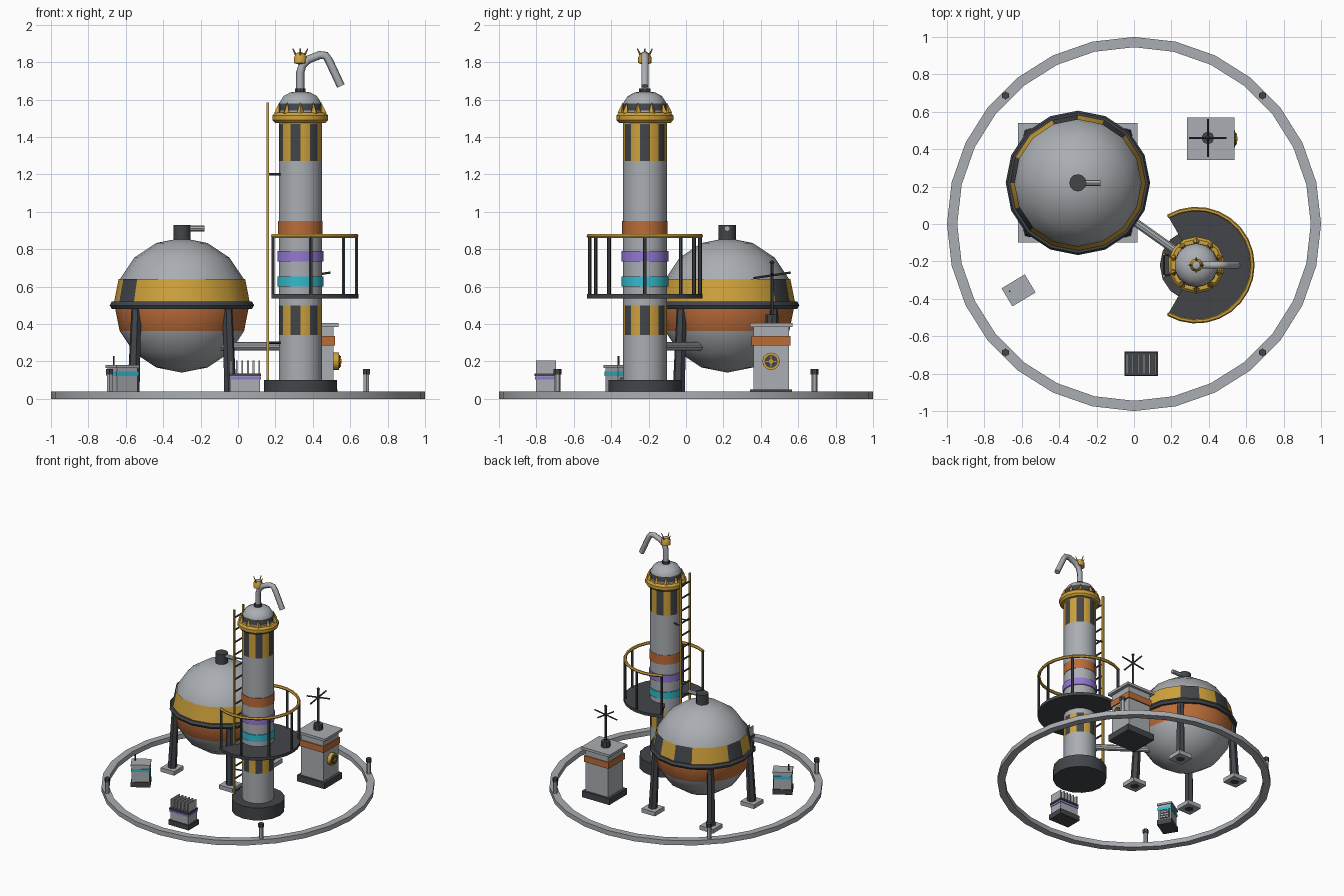
import bpy, bmesh, math
from mathutils import Matrix, Vector

if "Cube" in bpy.data.objects:
    bpy.data.objects.remove(bpy.data.objects["Cube"])


def material(name, *rgb):
    m = bpy.data.materials.new(name)
    m.use_nodes = True
    m.diffuse_color = (*rgb, 1)
    m.node_tree.nodes["Principled BSDF"].inputs["Base Color"].default_value = (*rgb, 1)
    return m


GRAY = material("light steel", .40, .42, .445)
DARK = material("dark steel", .055, .06, .068)
GOLD = material("hazard yellow", .62, .36, .045)
ORANGE = material("rust orange", .50, .15, .04)
CYAN = material("cyan", .03, .50, .62)
PURPLE = material("purple", .29, .19, .64)


def finish(name, bm, mats, at=(0, 0, 0), smooth=True):
    bmesh.ops.recalc_face_normals(bm, faces=bm.faces)
    mesh = bpy.data.meshes.new(name)
    bm.to_mesh(mesh)
    bm.free()
    for m in mats:
        mesh.materials.append(m)
    ob = bpy.data.objects.new(name, mesh)
    bpy.context.collection.objects.link(ob)
    ob.location = at
    if smooth:
        bpy.ops.object.select_all(action="DESELECT")
        ob.select_set(True)
        bpy.context.view_layer.objects.active = ob
        bpy.ops.object.shade_smooth_by_angle(angle=math.radians(32))
    return ob


def lathe(name, profile, segs, mats, at, rule=None, closed=False, start=-90, sweep=360):
    """Spin an (r, z) profile; rule(row, segment) picks the material slot."""
    bm = bmesh.new()
    full = sweep == 360
    cols = []
    for i in range(segs if full else segs + 1):
        a = math.radians(start + sweep * i / segs)
        cols.append([bm.verts.new((r * math.cos(a), r * math.sin(a), z)) for r, z in profile])
    rows = len(profile) if closed else len(profile) - 1
    for i in range(segs):
        p, q = cols[i], cols[(i + 1) % len(cols)]
        for j in range(rows):
            k = (j + 1) % len(profile)
            f = bm.faces.new((p[j], q[j], q[k], p[k]))
            f.material_index = rule(j, i) if rule else 0
    if closed and not full:
        bm.faces.new(cols[0])
        bm.faces.new(cols[-1])
    bmesh.ops.remove_doubles(bm, verts=bm.verts, dist=1e-5)
    bmesh.ops.dissolve_degenerate(bm, edges=bm.edges, dist=1e-5)
    return finish(name, bm, mats, at)


def drum(name, mat, at, r, z0, z1, segs=14):
    return lathe(name, [(0, z0), (r, z0), (r, z1), (0, z1)], segs, [mat], (*at, 0))


def hoop(name, mat, at, r, minor, z, segs, sides=6, **arc):
    ring = [(r + minor * math.cos(math.tau * i / sides), z + minor * math.sin(math.tau * i / sides))
            for i in range(sides)]
    return lathe(name, ring, segs, [mat], (*at, 0), closed=True, **arc)


def box(name, mat, at, size, z0, z1, turn=0):
    bm = bmesh.new()
    bmesh.ops.create_cube(bm, size=1, matrix=Matrix.Diagonal((*size, z1 - z0, 1)))
    ob = finish(name, bm, [mat], (*at, (z0 + z1) / 2), False)
    ob.rotation_euler.z = turn
    return ob


def rod(name, mat, a, b, r, r2=None, segs=8):
    a, b = Vector(a), Vector(b)
    bm = bmesh.new()
    bmesh.ops.create_cone(bm, cap_ends=True, segments=segs, radius1=r,
                          radius2=r if r2 is None else r2, depth=(b - a).length)
    turn = (b - a).to_track_quat("Z", "Y").to_matrix()
    bmesh.ops.rotate(bm, verts=bm.verts, matrix=turn)
    return finish(name, bm, [mat], (a + b) / 2, segs > 6)


# Perimeter ring with four marker posts
lathe("perimeter_ring", [(.945, 0), (1, 0), (1, .038), (.945, .038)], 28, [GRAY], (0, 0, 0), closed=True)
for sx in (-1, 1):
    for sy in (-1, 1):
        post = (.687 * sx, .687 * sy)
        drum("marker_post", GRAY, post, .017, .01, .135, 6)
        drum("marker_cap", DARK, post, .021, .13, .16, 6)

# Spherical tank
TANK = (-.3, .22)
R, MID = .36, .5


def ball_profile(r, lo, hi, n):
    return [(r * math.cos(math.radians(lo + (hi - lo) * i / n)),
             MID + r * math.sin(math.radians(lo + (hi - lo) * i / n))) for i in range(n + 1)]


lathe("tank_sphere", ball_profile(R, -90, 90, 8), 16, [GRAY, ORANGE], (*TANK, 0),
      lambda row, seg: int(row == 3))
lathe("tank_panels", ball_profile(R + .006, 0, 22.5, 1), 16, [GOLD, DARK], (*TANK, 0),
      lambda row, seg: int(seg in (2, 4, 7, 9)), start=0)
hoop("tank_girdle", DARK, TANK, .364, .022, MID, 16)
drum("tank_hatch", DARK, TANK, .046, .84, .93, 12)
rod("tank_outlet", GRAY, (-.3, .22, .91), (-.18, .22, .91), .016)
for sx in (-1, 1):
    for sy in (-1, 1):
        foot = (TANK[0] + .26 * sx, TANK[1] + .26 * sy)
        box("tank_foot", GRAY, foot, (.12, .12), .002, .035)
        rod("tank_leg", DARK, (*foot, 0), (TANK[0] + .243 * sx, TANK[1] + .243 * sy, .5), .034, .027, 6)
rod("transfer_pipe", GRAY, (-.1, .085, .28), (.26, -.17, .28), .023, segs=10)

# Tower shaft with striped sections
TOWER = (.333, -.22)
drum("tower_base", DARK, TOWER, .195, 0, .1, 16)
levels = [.1, .34, .5, 1.27, 1.47, 1.54]
lathe("tower_shaft", [(.118, z) for z in levels], 14, [GRAY, GOLD, DARK], (*TOWER, 0),
      lambda row, seg: 1 + seg % 2 if row in (1, 3) else 0)
for name, mat, r, z0, z1 in (("cyan_band", CYAN, .126, .6, .655),
                             ("purple_band", PURPLE, .126, .735, .79),
                             ("orange_band", ORANGE, .121, .875, .95)):
    drum(name, mat, TOWER, r, z0, z1)

# Tower crown
lathe("tower_collar", [(.1, 1.475), (.138, 1.475), (.152, 1.49), (.152, 1.515), (.138, 1.53), (.1, 1.53)],
      14, [GOLD], (*TOWER, 0))
lathe("tower_dome", [(.118, 1.52), (.116, 1.58), (.092, 1.618), (.055, 1.638), (0, 1.645)],
      14, [DARK, GRAY], (*TOWER, 0), lambda row, seg: int(row > 0))
for i in range(10):
    a = math.tau * (i + .5) / 10
    c, s = math.cos(a), math.sin(a)
    rod("crown_spike", GOLD, (TOWER[0] + .127 * c, TOWER[1] + .127 * s, 1.525),
        (TOWER[0] + .118 * c, TOWER[1] + .118 * s, 1.585), .02, 0, 4)

# Bent vent pipe with its beacon
drum("vent_flange", DARK, TOWER, .03, 1.635, 1.66, 10)
curve = bpy.data.curves.new("vent_pipe", "CURVE")
curve.dimensions = "3D"
curve.bevel_depth = .022
curve.bevel_resolution = 1
curve.use_fill_caps = True
path = [(0, 1.64), (0, 1.745), (.012, 1.785), (.045, 1.815), (.105, 1.838), (.135, 1.835), (.155, 1.805), (.217, 1.672)]
spline = curve.splines.new("POLY")
spline.points.add(len(path) - 1)
for point, (x, z) in zip(spline.points, path):
    point.co = (TOWER[0] + x, TOWER[1], z, 1)
curve.materials.append(GRAY)
bpy.context.collection.objects.link(bpy.data.objects.new("vent_pipe", curve))
lathe("beacon", [(0, 1.785), (.036, 1.795), (.036, 1.825), (.022, 1.848), (0, 1.855)], 10,
      [GOLD, GRAY], (*TOWER, 0), lambda row, seg: int(row > 2))
for i in range(4):
    c, s = math.cos(i * math.pi / 2), math.sin(i * math.pi / 2)
    rod("beacon_spike", GOLD, (TOWER[0] + .022 * c, TOWER[1] + .022 * s, 1.835),
        (TOWER[0] + .04 * c, TOWER[1] + .04 * s, 1.872), .006, .003, 4)

# Walkway with railing
arc = dict(start=-120, sweep=240)
lathe("walkway", [(.11, .537), (.31, .537), (.31, .56), (.11, .56)], 18, [DARK], (*TOWER, 0), closed=True, **arc)
hoop("walkway_rail", GOLD, TOWER, .3, .012, .87, 18, **arc)
for i in range(7):
    a = math.radians(-119 + 238 * i / 6)
    drum("rail_post", DARK, (TOWER[0] + .3 * math.cos(a), TOWER[1] + .3 * math.sin(a)), .01, .55, .87, 6)

# Ladder
for side in (-1, 1):
    box("ladder_stile", GOLD, (.16, TOWER[1] + .058 * side), (.014, .014), .03, 1.585)
for i in range(15):
    z = .12 + i * .1
    rod("ladder_rung", DARK, (.16, TOWER[1] - .058, z), (.16, TOWER[1] + .058, z), .007, segs=6)
for z in (.3, 1.2):
    for side in (-1, 1):
        rod("ladder_bracket", DARK, (.16, TOWER[1] + .058 * side, z), (.24, TOWER[1] + .04 * side, z), .006, segs=6)

# Control cabinet with gauge and mast
CAB = (.41, .455)
for name, mat, size, z0, z1 in (("cabinet_base", DARK, (.245, .225), 0, .05),
                                ("cabinet_body", GRAY, (.2, .19), .05, .39),
                                ("cabinet_band", ORANGE, (.218, .208), .285, .335),
                                ("cabinet_lid", GRAY, (.253, .228), .385, .405)):
    box(name, mat, CAB, size, z0, z1)
for name, mat, r, x in (("gauge_rim", GOLD, .047, .54), ("gauge_face", DARK, .035, .546)):
    rod(name, mat, (.5, CAB[1], .2), (x, CAB[1], .2), r, segs=12)
rod("gauge_hub", GOLD, (.54, CAB[1], .2), (.553, CAB[1], .2), .012)
box("gauge_needle", GOLD, (.547, CAB[1]), (.006, .006), .17, .23)
box("gauge_needle", GOLD, (.547, CAB[1]), (.006, .06), .197, .203)
MAST = (.395, .46)
drum("mast_base", DARK, MAST, .034, .4, .45, 8)
drum("mast", DARK, MAST, .008, .44, .73, 6)
lathe("mast_tip", [(0, .715), (.014, .729), (0, .743)], 6, [DARK], (*MAST, 0))
for dx, dy in ((.1, 0), (0, .1)):
    rod("mast_arm", DARK, (MAST[0] - dx, MAST[1] - dy, .645), (MAST[0] + dx, MAST[1] + dy, .675), .006, segs=6)

# Small turned relay box with side vents
RELAY, TURN = Vector((-.617, -.355)), math.radians(31)
for name, mat, size, z0, z1 in (("relay_base", DARK, (.144, .112), 0, .04),
                                ("relay_body", GRAY, (.13, .098), .04, .165),
                                ("relay_band", CYAN, (.138, .106), .122, .145),
                                ("relay_lid", GRAY, (.145, .113), .165, .18)):
    box(name, mat, RELAY, size, z0, z1, TURN)
side = RELAY + Vector((math.cos(TURN), math.sin(TURN))) * .066
box("relay_vent", DARK, side, (.006, .075), .05, .115, TURN)
for i in range(3):
    box("relay_slat", GRAY, side, (.01, .06), .058 + i * .02, .066 + i * .02, TURN)
drum("relay_aerial", DARK, (-.665, -.36), .005, .17, .23, 6)

# Finned cooler
COOLER = (.038, -.748)
for name, mat, size, z0, z1 in (("cooler_base", DARK, (.18, .13), 0, .04),
                                ("cooler_body", GRAY, (.16, .11), .04, .125),
                                ("cooler_band", PURPLE, (.168, .118), .102, .118),
                                ("cooler_top", DARK, (.172, .124), .122, .135)):
    box(name, mat, COOLER, size, z0, z1)
for i in range(6):
    box("cooler_fin", GRAY, (COOLER[0] - .075 + .03 * i, COOLER[1]), (.009, .108), .13, .205)
